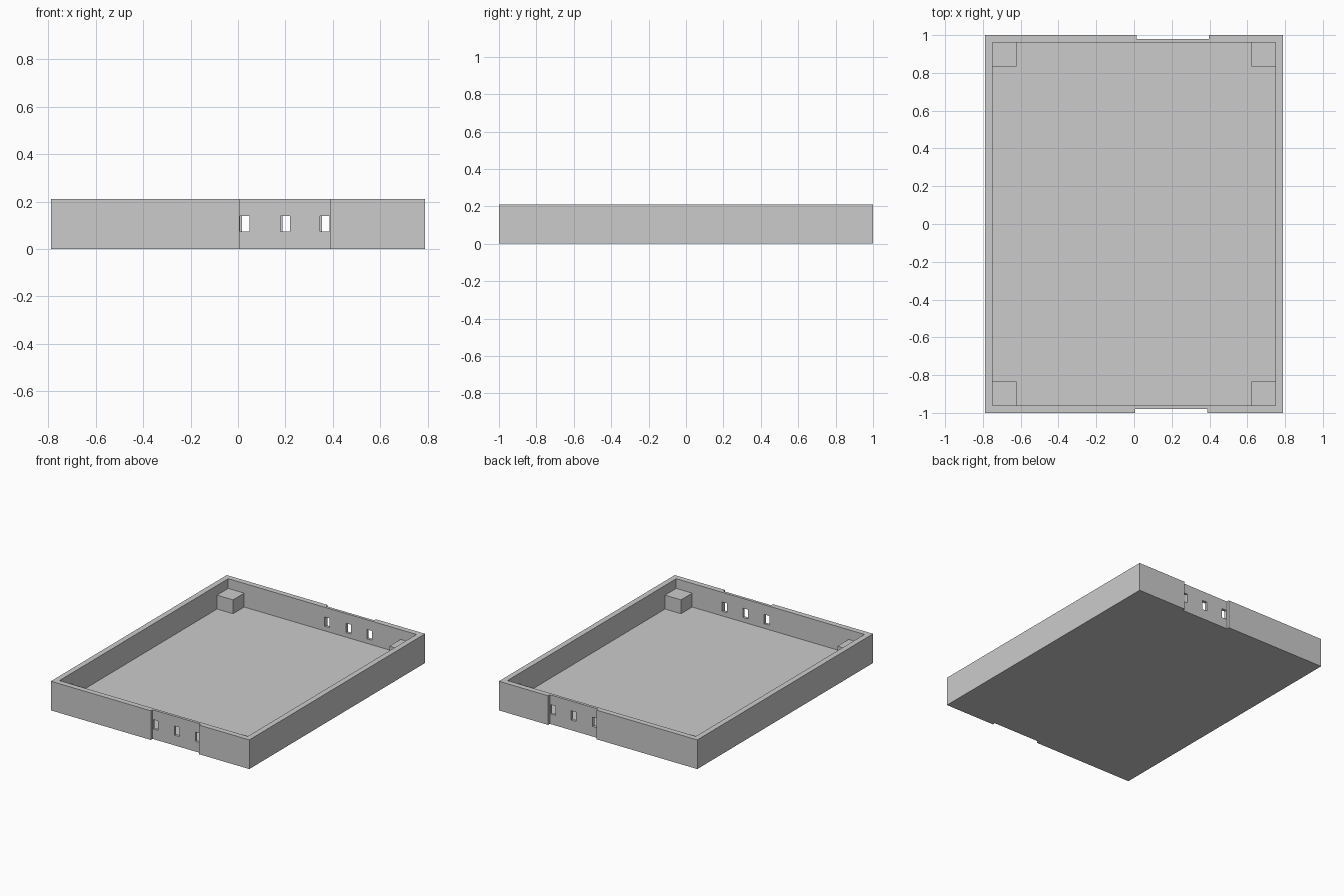
import bpy

if "Cube" in bpy.data.objects:
    bpy.data.objects.remove(bpy.data.objects["Cube"], do_unlink=True)

HALF_X, HALF_Y, HEIGHT = 0.79, 1.0, 0.21
WALL, FLOOR = 0.04, 0.04
BLOCK, BLOCK_TOP = 0.127, 0.14
RECESS = 0.02

grey = bpy.data.materials.new("matte grey")
grey.use_nodes = True
grey.diffuse_color = (0.6, 0.6, 0.6, 1)
grey.node_tree.nodes["Principled BSDF"].inputs["Base Color"].default_value = grey.diffuse_color


def box(name, low, high):
    """Axis-aligned box between two opposite corners."""
    bpy.ops.mesh.primitive_cube_add(size=1, location=[(a + b) / 2 for a, b in zip(low, high)])
    obj = bpy.context.object
    obj.name = name
    obj.scale = [b - a for a, b in zip(low, high)]
    bpy.ops.object.transform_apply(location=False, rotation=False, scale=True)
    obj.data.materials.append(grey)
    return obj


def cut(target, low, high):
    """Subtract a box from the target and discard the cutter."""
    cutter = box("cutter", low, high)
    cutter.hide_render = True
    mod = target.modifiers.new("cut", "BOOLEAN")
    mod.operation, mod.solver, mod.object = "DIFFERENCE", "EXACT", cutter
    bpy.context.view_layer.objects.active = target
    bpy.ops.object.modifier_apply(modifier=mod.name)
    bpy.data.objects.remove(cutter, do_unlink=True)


# Open tray
inner_x, inner_y = HALF_X - WALL, HALF_Y - WALL
tray = box("tray", (-HALF_X, -HALF_Y, 0), (HALF_X, HALF_Y, HEIGHT))
cut(tray, (-inner_x, -inner_y, FLOOR), (inner_x, inner_y, 1))

# Recessed panel with three slots in each end wall
for side, shift in ((-1, 0), (1, 0.008)):
    ys = sorted((side * (HALF_Y - RECESS), side * 1.2))
    cut(tray, (0.006 + shift, ys[0], -1), (0.39 + shift, ys[1], 1))
    ys = sorted((side * 0.9, side * 1.1))
    for x in (0.029, 0.2, 0.367):
        cut(tray, (x + shift - 0.02, ys[0], 0.073), (x + shift + 0.02, ys[1], 0.14))

# Corner support blocks
for x_name, sx in (("left", 1), ("right", -1)):
    for y_name, sy in (("front", -1), ("back", 1)):
        xs = sorted((sx * inner_x, sx * (inner_x - BLOCK)))
        ys = sorted((sy * inner_y, sy * (inner_y - BLOCK)))
        box(f"corner_block_{y_name}_{x_name}", (xs[0], ys[0], FLOOR), (xs[1], ys[1], BLOCK_TOP))
